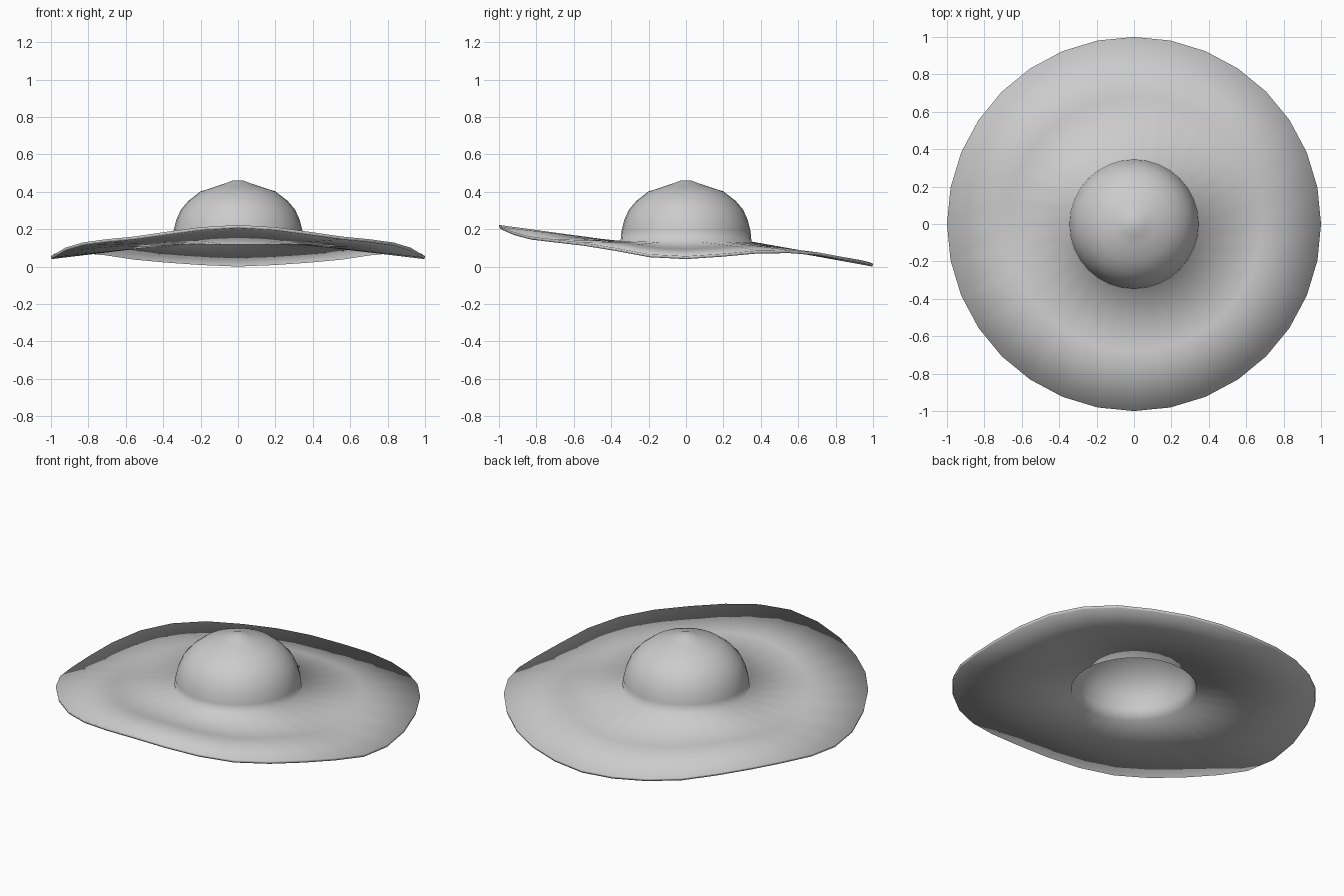
import bpy, bmesh, math

if "Cube" in bpy.data.objects:
    bpy.data.objects.remove(bpy.data.objects["Cube"])

SEG = 32
R_IN, Z_IN, THICK = 0.35, 0.118, 0.016

# Brim edge height, from the front centre (first) round to the back centre (last)
EDGE = [.207, .195, .17, .145, .13, .113, .085, .05, .04,
        .053, .07, .072, .06, .037, .021, .008, 0.0]

# Crown profiles (radius, height): outside from top to brim, inside from brim to top
OUTER = [(.03, .46), (.065, .446), (.115, .43), (.2, .402), (.265, .352),
         (.305, .305), (.33, .25), (.345, .19)]
INNER = [(.328, .18), (.315, .24), (.29, .295), (.25, .338), (.19, .385), (.11, .412), (.04, .43)]


def brim(r, i, lift):
    """Height of the brim at radius r and segment i."""
    t = (r - R_IN) / (1 - R_IN)
    return Z_IN + (EDGE[min(i, SEG - i)] - Z_IN) * t + lift


bm = bmesh.new()
rings = []


def add_ring(r, height):
    ring = []
    for i in range(SEG):
        a = 2 * math.pi * i / SEG
        ring.append(bm.verts.new((r * math.sin(a), -r * math.cos(a), height(i))))
    rings.append(ring)


# Outside of crown, brim top, brim underside, inside of crown
for r, z in OUTER:
    add_ring(r, lambda i: z)
for r in (.35, .68, 1.0):
    add_ring(r, lambda i: brim(r, i, THICK))
for r in (.997, .68, .345):
    add_ring(r, lambda i: brim(r, i, 0))
for r, z in INNER:
    add_ring(r, lambda i: z)

for a, b in zip(rings, rings[1:]):
    for i in range(SEG):
        j = (i + 1) % SEG
        bm.faces.new((a[i], b[i], b[j], a[j]))

# Close the tip of the crown outside and inside
for ring, z in ((rings[0], .461), (rings[-1], .435)):
    tip = bm.verts.new((0, 0, z))
    for i in range(SEG):
        bm.faces.new((ring[i], ring[(i + 1) % SEG], tip))

bmesh.ops.recalc_face_normals(bm, faces=bm.faces)
for f in bm.faces:
    f.smooth = True
mesh = bpy.data.meshes.new("sun_hat")
bm.to_mesh(mesh)
bm.free()
hat = bpy.data.objects.new("sun_hat", mesh)
bpy.context.collection.objects.link(hat)
